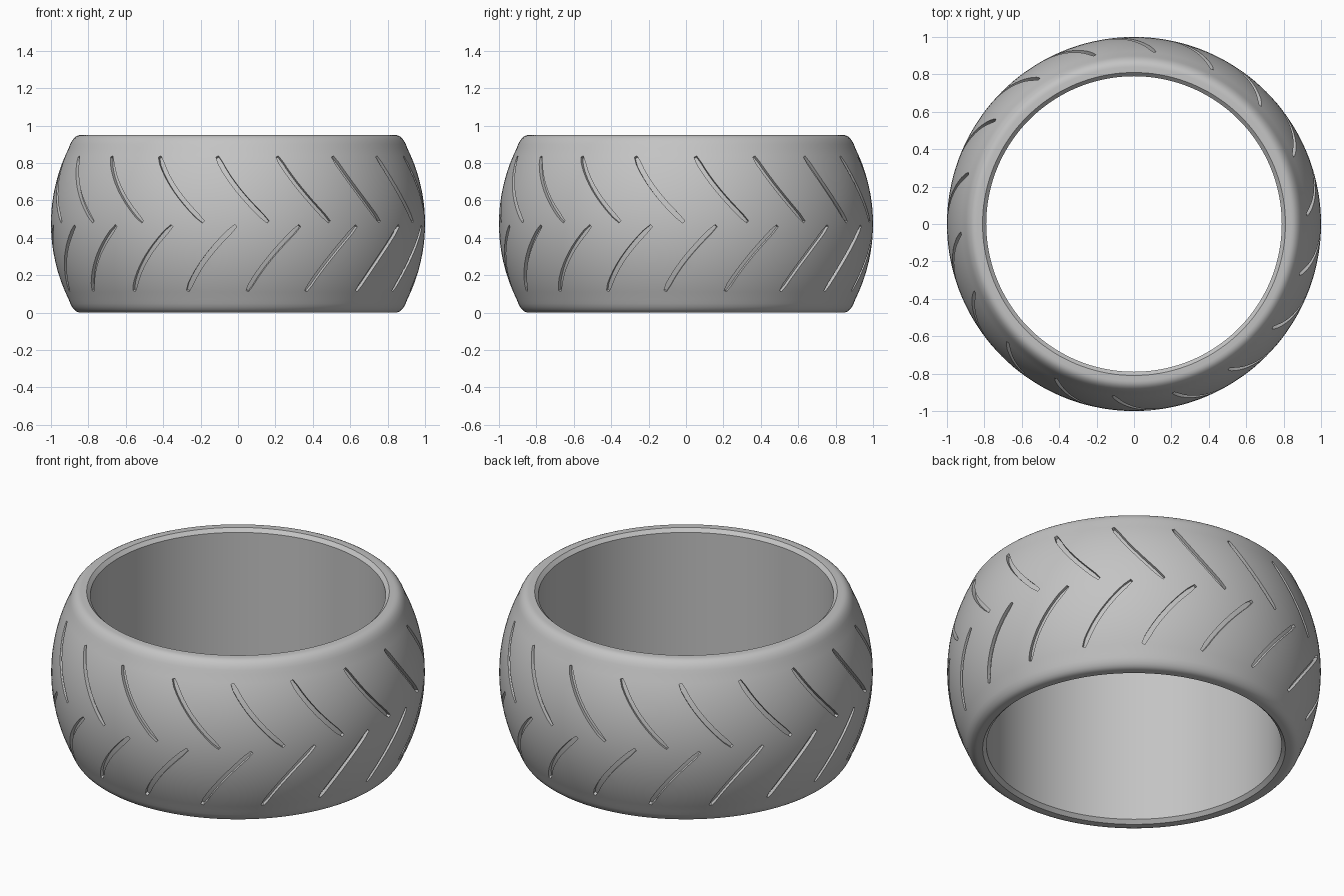
import bpy, bmesh, math
from mathutils import Vector

cube = bpy.data.objects.get("Cube")
if cube:
    bpy.data.objects.remove(cube, do_unlink=True)

HEIGHT, MID = 0.95, 0.475
CROWN = 0.91          # radius of the tread's cross-section arc
SEGMENTS = 144
GROOVES = 18
WIDTH, DEPTH = 0.026, 0.02

rubber = bpy.data.materials.new("grey rubber")
rubber.use_nodes = True
grey = (0.55, 0.55, 0.55, 1)
rubber.diffuse_color = grey
rubber.node_tree.nodes["Principled BSDF"].inputs["Base Color"].default_value = grey


def tread_radius(z):
    return 1 - CROWN + math.sqrt(CROWN ** 2 - (z - MID) ** 2)


def on_ring(radius, angle, z):
    return Vector((radius * math.sin(angle), -radius * math.cos(angle), z))


def add_object(name, bm):
    bmesh.ops.recalc_face_normals(bm, faces=bm.faces)
    mesh = bpy.data.meshes.new(name)
    bm.to_mesh(mesh)
    bm.free()
    mesh.materials.append(rubber)
    obj = bpy.data.objects.new(name, mesh)
    bpy.context.collection.objects.link(obj)
    return obj


# Upper half of the cross-section: bead chamfer, rounded shoulder, crowned tread
half = [(0.79, 0.93), (0.81, HEIGHT), (0.84, HEIGHT)]
start, corner, end = Vector((0.84, HEIGHT)), Vector((0.882, HEIGHT)), Vector((tread_radius(0.88), 0.88))
for i in range(1, 7):
    t = i / 6
    half.append(tuple(start * (1 - t) ** 2 + corner * 2 * t * (1 - t) + end * t * t))
for i in range(1, 11):
    z = 0.88 + (MID - 0.88) * i / 10
    half.append((tread_radius(z), z))
profile = half + [(r, HEIGHT - z) for r, z in reversed(half[:-1])]

# Tyre body, revolved around the vertical axis
bm = bmesh.new()
rings = [[bm.verts.new(on_ring(r, math.tau * s / SEGMENTS, z)) for r, z in profile]
         for s in range(SEGMENTS)]
for s in range(SEGMENTS):
    a, b = rings[s], rings[(s + 1) % SEGMENTS]
    for i in range(len(profile)):
        j = (i + 1) % len(profile)
        bm.faces.new((a[i], b[i], b[j], a[j]))
tyre = add_object("tyre", bm)


# Groove cutter: a curved bar that follows the tread surface
def add_groove(bm, first_angle, upper):
    steps, sections = 10, []
    path = []
    for i in range(steps + 1):
        t = i / steps
        z = 0.835 - 0.35 * t
        angle = math.radians(first_angle + 16.2 * t - 5.2 * t * (1 - t))
        path.append((angle, z if upper else HEIGHT - z))
    points = [on_ring(tread_radius(z), a, z) for a, z in path]
    for i, (angle, z) in enumerate(path):
        out = Vector((math.sin(angle), -math.cos(angle), (z - MID) / CROWN)).normalized()
        along = points[min(i + 1, steps)] - points[max(i - 1, 0)]
        side = along.cross(out).normalized() * WIDTH / 2
        if i in (0, steps):
            side *= 0.6
        low, high = points[i] - out * DEPTH, points[i] + out * 0.03
        sections.append([bm.verts.new(p) for p in (low - side, low + side, high + side, high - side)])
    for a, b in zip(sections, sections[1:]):
        for k in range(4):
            bm.faces.new((a[k], a[(k + 1) % 4], b[(k + 1) % 4], b[k]))
    bm.faces.new(sections[0])
    bm.faces.new(sections[-1])


# Two staggered rows of slanted grooves forming the chevron tread
bm = bmesh.new()
for g in range(GROOVES):
    add_groove(bm, g * 360 / GROOVES - 6.9, True)
    add_groove(bm, g * 360 / GROOVES + 3.1, False)
cutter = add_object("groove_cutter", bm)
cutter.hide_render = True

bpy.context.view_layer.objects.active = tyre
tyre.select_set(True)
cut = tyre.modifiers.new("tread grooves", "BOOLEAN")
cut.operation = "DIFFERENCE"
cut.solver = "EXACT"
cut.object = cutter
bpy.ops.object.modifier_apply(modifier=cut.name)
bpy.data.objects.remove(cutter, do_unlink=True)

bpy.ops.object.select_all(action="DESELECT")
tyre.select_set(True)
bpy.ops.object.shade_smooth_by_angle(angle=math.radians(30))
